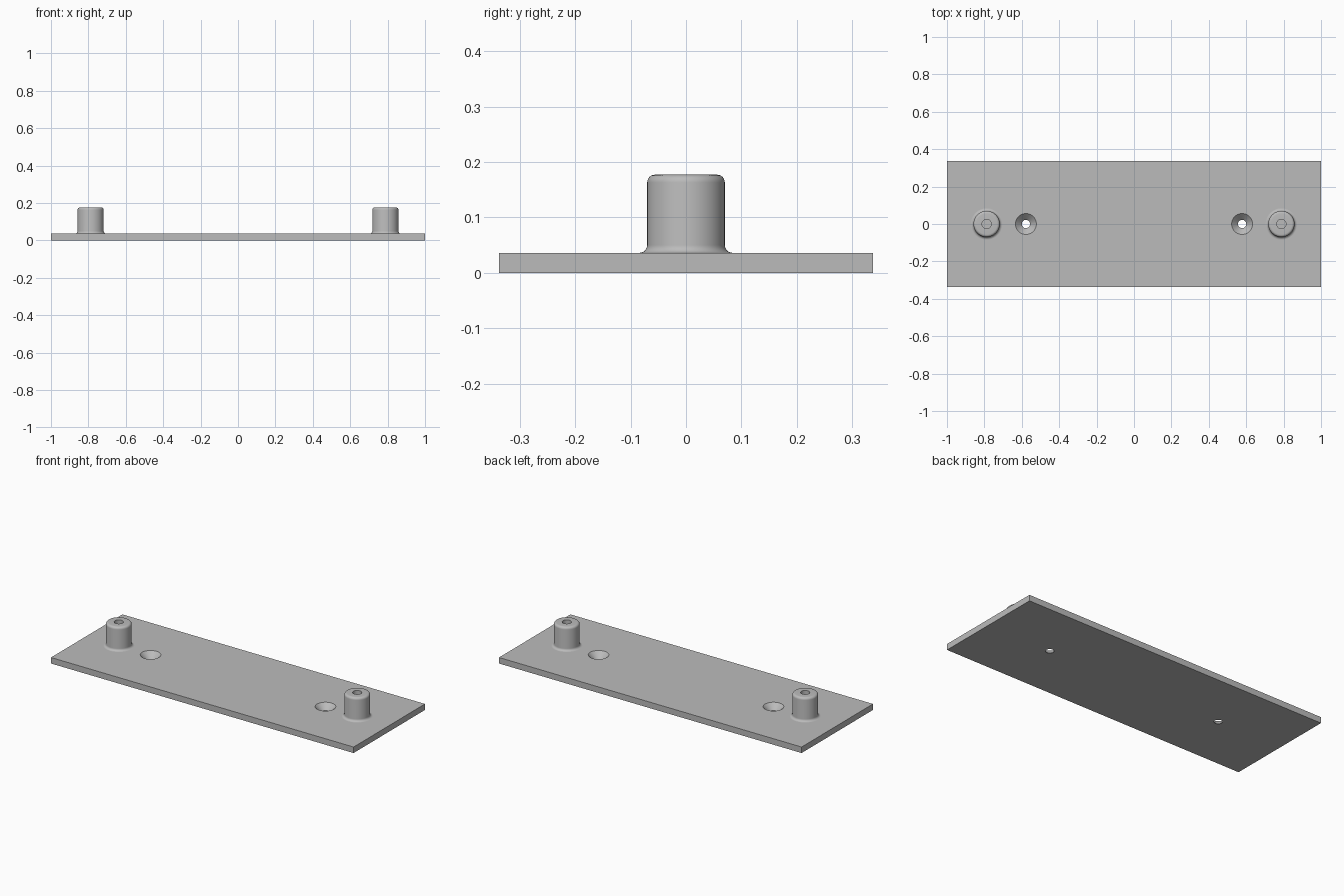
import bpy, bmesh
from math import sin, cos, pi, radians

cube = bpy.data.objects.get("Cube")
if cube:
    bpy.data.objects.remove(cube, do_unlink=True)

LENGTH, WIDTH, THICK = 2.0, 0.674, 0.036
POST_X, POST_R, POST_TOP, BORE_R = 0.788, 0.07, 0.177, 0.025
HOLE_X, SINK_R, HOLE_R = 0.578, 0.056, 0.022
FILLET = 0.014
SEGMENTS = 64

grey = bpy.data.materials.new("plain grey")
grey.use_nodes = True
colour = (0.5, 0.5, 0.5, 1)
grey.diffuse_color = colour
grey.node_tree.nodes["Principled BSDF"].inputs["Base Color"].default_value = colour


def finish(name, bm, x=0):
    bmesh.ops.recalc_face_normals(bm, faces=bm.faces)
    mesh = bpy.data.meshes.new(name)
    bm.to_mesh(mesh)
    bm.free()
    mesh.materials.append(grey)
    obj = bpy.data.objects.new(name, mesh)
    obj.location.x = x
    bpy.context.collection.objects.link(obj)
    return obj


def select(obj):
    bpy.ops.object.select_all(action='DESELECT')
    obj.select_set(True)
    bpy.context.view_layer.objects.active = obj


def lathe(name, profile, x):
    """Revolve (radius, z) points about z and cap both ends."""
    bm = bmesh.new()
    rings = []
    for r, z in profile:
        angles = [2 * pi * i / SEGMENTS for i in range(SEGMENTS)]
        rings.append([bm.verts.new((r * cos(a), r * sin(a), z)) for a in angles])
    for low, high in zip(rings, rings[1:]):
        for i in range(SEGMENTS):
            j = (i + 1) % SEGMENTS
            bm.faces.new((low[i], low[j], high[j], high[i]))
    bm.faces.new(rings[0])
    bm.faces.new(rings[-1])
    return finish(name, bm, x)


def arc(cx, cz, start, end, steps=6):
    angles = [radians(start + (end - start) * i / steps) for i in range(steps + 1)]
    return [(cx + FILLET * cos(a), cz + FILLET * sin(a)) for a in angles]


# Base plate
bm = bmesh.new()
bmesh.ops.create_cube(bm, size=1)
bmesh.ops.scale(bm, verts=bm.verts, vec=(LENGTH, WIDTH, THICK))
bmesh.ops.translate(bm, verts=bm.verts, vec=(0, 0, THICK / 2))
plate = finish("base_plate", bm)

# Countersunk screw holes, cut through the plate
slope = SINK_R - HOLE_R
sink = [(HOLE_R, -0.02), (HOLE_R, THICK - slope),
        (SINK_R, THICK), (SINK_R, THICK + 0.02)]
for x in (-HOLE_X, HOLE_X):
    cutter = lathe("hole_cutter", sink, x)
    cutter.hide_render = True
    cut = plate.modifiers.new("screw hole", 'BOOLEAN')
    cut.operation = 'DIFFERENCE'
    cut.solver = 'EXACT'
    cut.object = cutter
    select(plate)
    bpy.ops.object.modifier_apply(modifier=cut.name)
    bpy.data.objects.remove(cutter, do_unlink=True)
select(plate)
bpy.ops.object.shade_smooth_by_angle(angle=radians(30))

# Posts: filleted foot, rounded rim, blind bore down the middle
post = [(POST_R + FILLET, THICK - 0.004)]
post += arc(POST_R + FILLET, THICK + FILLET, 270, 180)
post += arc(POST_R - FILLET, POST_TOP - FILLET, 0, 90)
post += [(BORE_R, POST_TOP), (BORE_R, THICK + 0.002)]
for name, x in (("right_post", -POST_X), ("left_post", POST_X)):
    select(lathe(name, post, x))
    bpy.ops.object.shade_smooth_by_angle(angle=radians(30))
